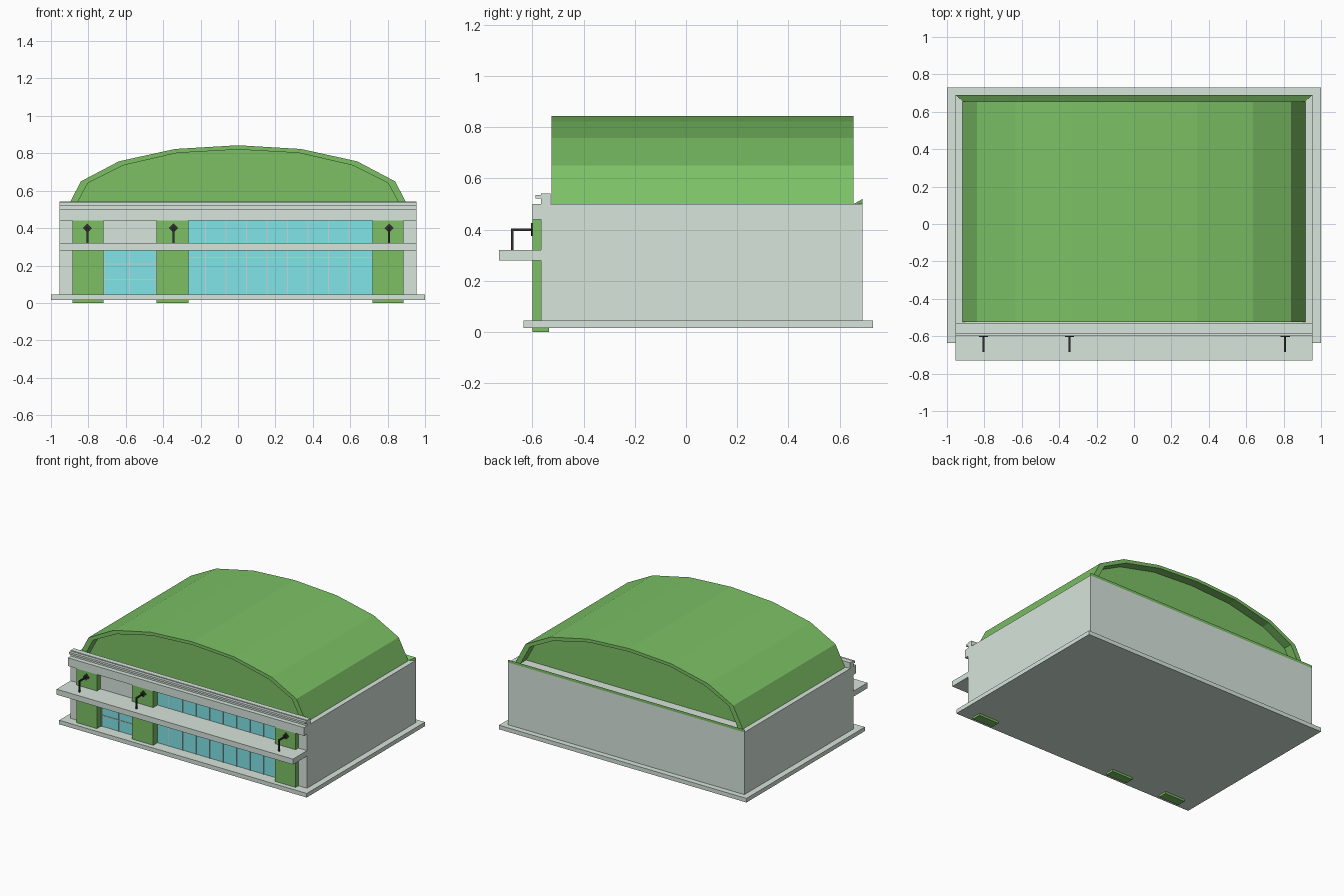
import bpy, bmesh

if "Cube" in bpy.data.objects:
    bpy.data.objects.remove(bpy.data.objects["Cube"])

def material(name, rgb):
    m = bpy.data.materials.new(name)
    m.diffuse_color = (*rgb, 1)
    m.use_nodes = True
    m.node_tree.nodes["Principled BSDF"].inputs["Base Color"].default_value = m.diffuse_color
    return m

STONE = material("pale_stone", (0.68, 0.78, 0.71))
GREEN = material("green", (0.2, 0.53, 0.13))
GLASS = material("glass", (0.22, 0.78, 0.8))
FRAME = material("frame", (0.62, 0.65, 0.68))
BLACK = material("black", (0.03, 0.03, 0.03))

def finish(name, bm, mat):
    bmesh.ops.recalc_face_normals(bm, faces=bm.faces)
    me = bpy.data.meshes.new(name)
    bm.to_mesh(me)
    bm.free()
    me.materials.append(mat)
    ob = bpy.data.objects.new(name, me)
    bpy.context.collection.objects.link(ob)
    return ob

def box(name, x, y, z, mat):
    bm = bmesh.new()
    bmesh.ops.create_cube(bm, size=1)
    for v in bm.verts:
        v.co = [(a + b) / 2 + c * (b - a) for c, (a, b) in zip(v.co, (x, y, z))]
    return finish(name, bm, mat)

def prism(name, profile, y0, y1, mat):
    """Extrude an xz outline along y."""
    bm = bmesh.new()
    face = bm.faces.new([bm.verts.new((x, y0, z)) for x, z in profile])
    new = bmesh.ops.extrude_face_region(bm, geom=[face])["geom"]
    bmesh.ops.translate(bm, vec=(0, y1 - y0, 0),
                        verts=[g for g in new if isinstance(g, bmesh.types.BMVert)])
    return finish(name, bm, mat)

def mirror_arch(half):
    return half + [(-x, z) for x, z in reversed(half[:-1])]

W = 0.955
# base slab and main building
box("base_slab", (-1, 1), (-0.635, 0.73), (0.015, 0.045), STONE)
box("building_body", (-W, W), (-0.54, 0.69), (0.045, 0.5), STONE)
box("fascia", (-W, W), (-0.6, -0.53), (0.44, 0.5), STONE)
box("canopy", (-W, W), (-0.73, -0.54), (0.28, 0.32), STONE)
for s, side in ((-1, "left"), (1, "right")):
    box("corner_pier_" + side, sorted((s * 0.88, s * W)), (-0.567, -0.53), (0.045, 0.44), STONE)
box("upper_wall_panel", (-0.725, -0.43), (-0.56, -0.53), (0.32, 0.44), STONE)

# stepped cornice
box("cornice", (-W, W), (-0.567, -0.53), (0.5, 0.542), STONE)
box("cornice_lip", (-W, W), (-0.588, -0.56), (0.522, 0.536), STONE)

# green pillars with lamp brackets
for i, (a, b, lx) in enumerate(((-0.885, -0.72, -0.805), (-0.435, -0.265, -0.345), (0.72, 0.885, 0.808))):
    box(f"pillar_{i}", (a, b), (-0.6, -0.535), (0, 0.44), GREEN)
    t = 0.005
    box(f"lamp_post_{i}", (lx - t, lx + t), (-0.684, -0.674), (0.32, 0.404), BLACK)
    box(f"lamp_arm_{i}", (lx - t, lx + t), (-0.684, -0.6), (0.395, 0.404), BLACK)
    r = 0.025
    prism(f"lamp_plate_{i}", [(lx - r, 0.4), (lx, 0.4 - r), (lx + r, 0.4), (lx, 0.4 + r)],
          -0.605, -0.6, BLACK)

# glazing
box("door_glass", (-0.72, -0.435), (-0.55, -0.535), (0.045, 0.28), GLASS)
box("window_glass_lower", (-0.265, 0.72), (-0.55, -0.535), (0.045, 0.28), GLASS)
box("window_glass_upper", (-0.265, 0.72), (-0.55, -0.535), (0.32, 0.44), GLASS)

# window and door bars
def bar(name, x, z):
    box(name, x, (-0.554, -0.548), z, FRAME)

h = 0.003
for i in range(1, 9):
    x = -0.283 + i * 0.1095
    bar(f"mullion_lower_{i}", (x - h, x + h), (0.045, 0.28))
    bar(f"mullion_upper_{i}", (x - h, x + h), (0.32, 0.44))
bar("window_transom", (-0.265, 0.72), (0.24, 0.246))
for i, z in enumerate((0.125, 0.208)):
    bar(f"door_rail_{i}", (-0.72, -0.435), (z - h, z + h))
for i, x in enumerate((-0.717, -0.58, -0.438)):
    bar(f"door_stile_{i}", (x - h, x + h), (0.045, 0.28))

# faceted barrel roof with recessed gable panel
outer = mirror_arch([(-0.918, 0.5), (-0.84, 0.65), (-0.637, 0.757), (-0.337, 0.823), (0, 0.843)])
inner = mirror_arch([(-0.878, 0.5), (-0.803, 0.64), (-0.615, 0.735), (-0.325, 0.802), (0, 0.82)])
prism("roof_shell", outer + inner[::-1], -0.525, 0.655, GREEN)
prism("gable_infill", inner, -0.46, 0.59, GREEN)

# low sloping ledge behind the roof
bm = bmesh.new()
ends = [[bm.verts.new((s * x, y, z)) for x, y, z in
         ((W, 0.69, 0.5), (W, 0.69, 0.52), (0.915, 0.655, 0.5))] for s in (-1, 1)]
for e in ends:
    bm.faces.new(e)
for i in range(3):
    j = (i + 1) % 3
    bm.faces.new((ends[0][i], ends[0][j], ends[1][j], ends[1][i]))
finish("rear_ledge", bm, GREEN)
